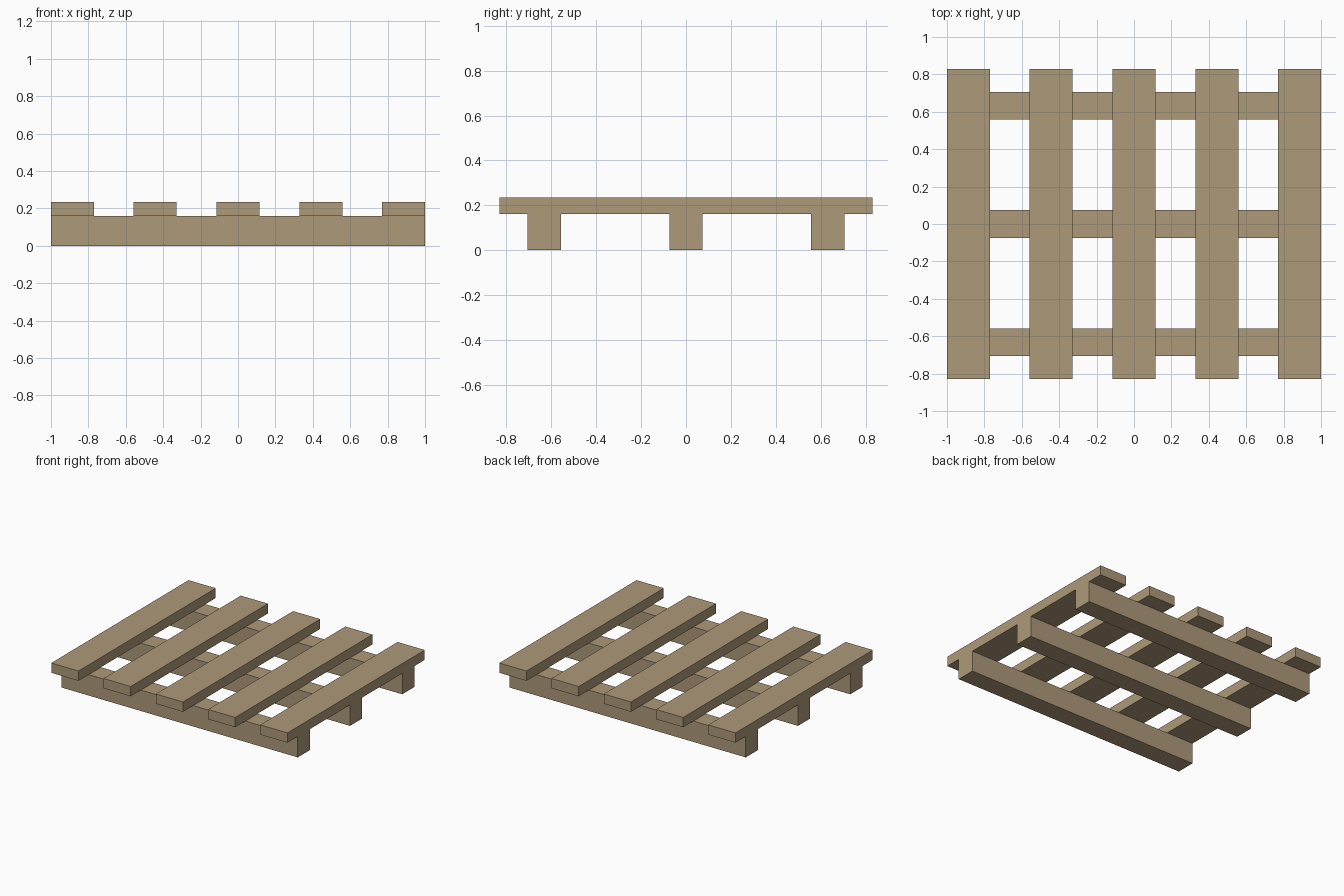
import bpy

cube = bpy.data.objects.get("Cube")
if cube:
    bpy.data.objects.remove(cube, do_unlink=True)

# Pale weathered timber
wood = bpy.data.materials.new("pale_wood")
wood.use_nodes = True
colour = (0.42, 0.32, 0.19, 1)
wood.diffuse_color = colour
wood.node_tree.nodes["Principled BSDF"].inputs["Base Color"].default_value = colour


def plank(name, centre, size):
    """Add one sawn timber with its size baked into the mesh."""
    bpy.ops.mesh.primitive_cube_add(size=1, location=centre)
    obj = bpy.context.object
    obj.name = name
    for v in obj.data.vertices:
        v.co = [c * s for c, s in zip(v.co, size)]
    obj.data.materials.append(wood)


BEAM_H, TOP = 0.16, 0.235
SLAT_W, SLAT_L = 0.23, 1.66
BEAM_W, BEAM_GAP = 0.148, 0.632

# Three bearers running side to side
for i, place in enumerate(("front", "middle", "back")):
    plank(f"{place}_bearer", (0, (i - 1) * BEAM_GAP, BEAM_H / 2), (2, BEAM_W, BEAM_H))

# Five deck slats running front to back
pitch = (2 - SLAT_W) / 4
for i in range(5):
    plank(f"deck_slat_{i + 1}", ((i - 2) * pitch, 0, (BEAM_H + TOP) / 2),
          (SLAT_W, SLAT_L, TOP - BEAM_H))
